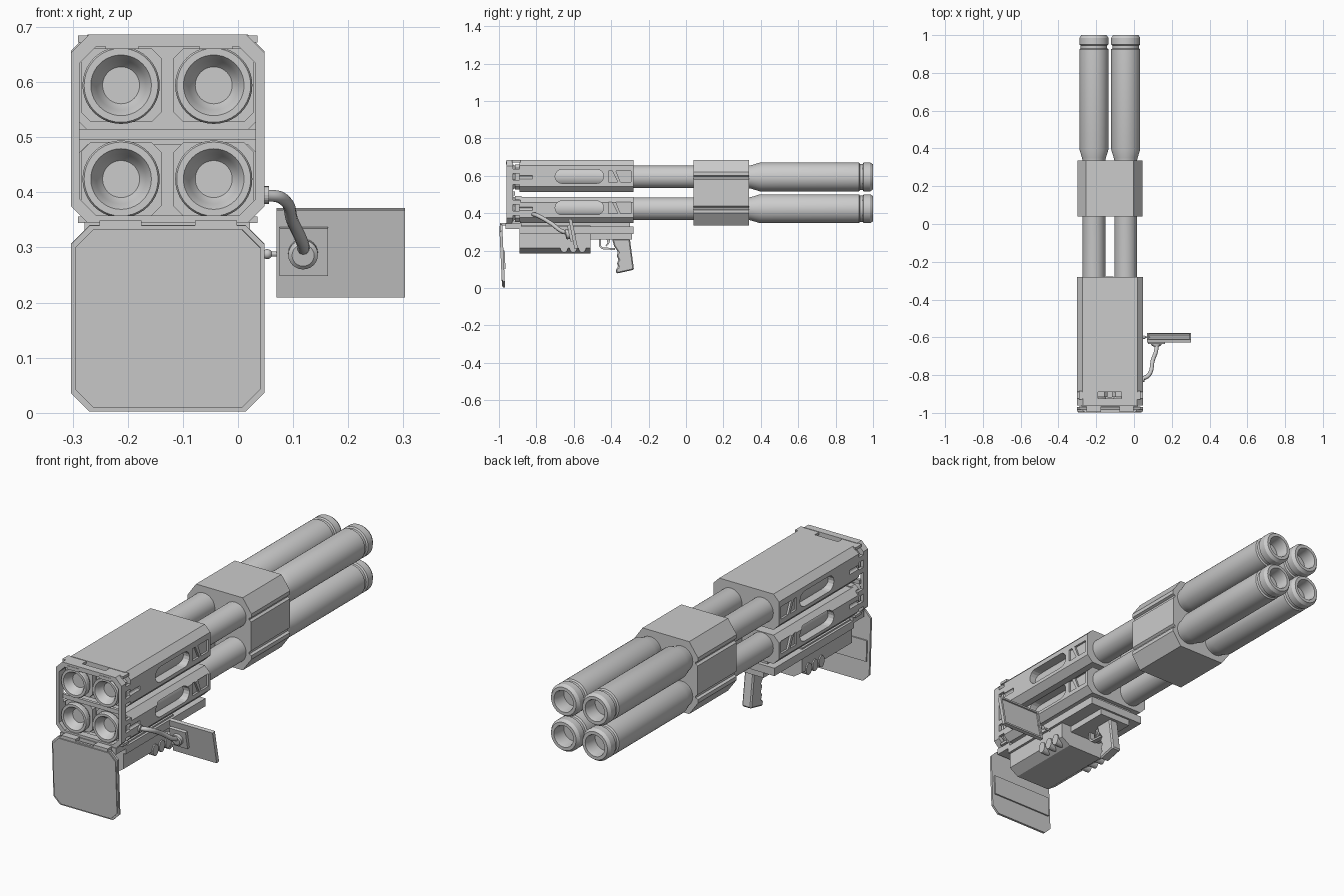
import bpy, bmesh, math
from mathutils import Vector

if "Cube" in bpy.data.objects:
    bpy.data.objects.remove(bpy.data.objects["Cube"])

CX = -0.128                       # launcher centre line
TUBE_X = (-0.212, -0.044)
TUBE_Z = (0.424, 0.594)


def finish(name, bm, smooth=None):
    bmesh.ops.recalc_face_normals(bm, faces=bm.faces)
    me = bpy.data.meshes.new(name)
    bm.to_mesh(me)
    bm.free()
    ob = bpy.data.objects.new(name, me)
    bpy.context.collection.objects.link(ob)
    if smooth:
        bpy.ops.object.select_all(action='DESELECT')
        ob.select_set(True)
        bpy.context.view_layer.objects.active = ob
        bpy.ops.object.shade_smooth_by_angle(angle=math.radians(smooth))
    return ob


def prism(name, pts, axis, lo, hi):
    """Extrude a 2D profile: axis 'y' takes (x, z) points, axis 'x' takes (y, z)."""
    bm = bmesh.new()
    put = (lambda p: (p[0], lo, p[1])) if axis == 'y' else (lambda p: (lo, p[0], p[1]))
    face = bm.faces.new([bm.verts.new(put(p)) for p in pts])
    ext = bmesh.ops.extrude_face_region(bm, geom=[face])
    move = Vector((0, hi - lo, 0)) if axis == 'y' else Vector((hi - lo, 0, 0))
    bmesh.ops.translate(bm, vec=move, verts=[v for v in ext['geom'] if isinstance(v, bmesh.types.BMVert)])
    return finish(name, bm)


def box(name, x, y, z, bevel=0):
    ob = prism(name, [(x[0], z[0]), (x[1], z[0]), (x[1], z[1]), (x[0], z[1])], 'y', *y)
    if bevel:
        m = ob.modifiers.new('bevel', 'BEVEL')
        m.width, m.segments = bevel, 2
    return ob


def octagon(x0, x1, z0, z1, c):
    return [(x0 + c, z0), (x1 - c, z0), (x1, z0 + c), (x1, z1 - c),
            (x1 - c, z1), (x0 + c, z1), (x0, z1 - c), (x0, z0 + c)]


def stadium(y0, y1, z0, z1, n=8):
    r, zc = (z1 - z0) / 2, (z0 + z1) / 2
    right = [(y1 - r + r * math.sin(a), zc - r * math.cos(a)) for a in [math.pi * i / n for i in range(n + 1)]]
    left = [(y0 + r - r * math.sin(a), zc + r * math.cos(a)) for a in [math.pi * i / n for i in range(n + 1)]]
    return right + left


def circle(cx, cz, r, n=24):
    return [(cx + r * math.cos(2 * math.pi * i / n), cz + r * math.sin(2 * math.pi * i / n)) for i in range(n)]


def lathe(name, prof, x, z, n=40):
    """Revolve (radius, y) points about a y-parallel axis."""
    bm = bmesh.new()
    vs = [bm.verts.new((x + r, y, z)) for r, y in prof]
    es = [bm.edges.new(p) for p in zip(vs, vs[1:])]
    bmesh.ops.spin(bm, geom=vs + es, cent=(x, 0, z), axis=(0, 1, 0), angle=2 * math.pi, steps=n)
    bmesh.ops.remove_doubles(bm, verts=bm.verts, dist=1e-5)
    return finish(name, bm, 30)


def cut(ob, *cutters):
    for c in cutters:
        m = ob.modifiers.new('cut', 'BOOLEAN')
        m.operation, m.solver, m.object = 'DIFFERENCE', 'EXACT', c
        bpy.ops.object.select_all(action='DESELECT')
        bpy.context.view_layer.objects.active = ob
        ob.select_set(True)
        bpy.ops.object.modifier_apply(modifier=m.name)
        bpy.data.objects.remove(c)


def tilt(ob, angle, y, z):
    for v in ob.data.vertices:
        dy, dz = v.co.y - y, v.co.z - z
        v.co.y = y + dy * math.cos(angle) - dz * math.sin(angle)
        v.co.z = z + dy * math.sin(angle) + dz * math.cos(angle)


# Four launch tubes, open nozzle at the rear and recessed muzzle at the far end
tube = [(0, -.90), (.02, -.904), (.036, -.917), (.045, -.94), (.055, -.955), (.067, -.955), (.07, -.95),
        (.07, -.93), (.06, -.915), (.06, .335), (.063, .35), (.077, .395), (.077, .925), (.07, .93), (.07, .945),
        (.077, .95), (.077, .985), (.067, 1.0), (.052, 1.0), (.048, .985), (.048, .93), (0, .93)]
for x in TUBE_X:
    for z in TUBE_Z:
        lathe('launch_tube', tube, x, z)

# Upper and lower rear housings with side windows and recesses
for name, z0, z1, zc in (('lower_housing', .348, .487, .429), ('upper_housing', .513, .686, .597)):
    ob = prism(name, octagon(-.303, .048, z0, z1, .03), 'y', -.89, -.28)
    cutters = []
    for wall, s in ((.048, 1), (-.303, -1)):
        a, b = sorted((wall + s * .02, wall - s * .05))
        cutters.append(prism('c', stadium(-.70, -.44, zc - .037, zc + .037), 'x', a, b))
        a, b = sorted((wall + s * .02, wall - s * .01))
        for tri in ([(-.415, zc - .03), (-.365, zc - .03), (-.395, zc + .03), (-.415, zc + .03)],
                    [(-.35, zc - .03), (-.295, zc - .03), (-.295, zc + .03), (-.375, zc + .03)]):
            cutters.append(prism('c', tri, 'x', a, b))
        cutters.append(prism('c', circle(wall, zc - .005, .01, 12), 'y', -.95, -.82))
    cut(ob, *cutters)

# Tube collars behind the housings and the hollow rear frame
for x in TUBE_X:
    for z in TUBE_Z:
        prism('tube_collar', octagon(x - .073, x + .073, z - .067, z + .067, .018), 'y', -.915, -.88)
frame = prism('rear_frame', octagon(-.303, .048, .342, .686, .033), 'y', -.96, -.925)
cut(frame, prism('c', octagon(-.287, .032, .358, .664, .03), 'y', -1, -.9))
for z in (.342, .67):
    for x in (-.29, -.065):
        box('frame_link', (x, x + .10), (-.93, -.885), (z + .002, z + .014))
for x in (-.303, .034):
    for z in (.40, .46, .565, .625):
        box('frame_strut', (x, x + .014), (-.93, -.885), (z - .012, z + .012))
for x in (-.21, -.04):
    box('frame_catch', (x - .03, x + .03), (-.962, -.94), (.66, .676))
box('frame_crossbar', (-.29, .035), (-.93, -.915), (.495, .515))

# Octagonal clamp with grooved sides
half = [(.125, .686), (.172, .62), (.172, .602), (.16, .597), (.16, .588), (.17, .58),
        (.17, .44), (.16, .432), (.16, .423), (.172, .418), (.172, .40), (.125, .335)]
prism('tube_clamp', [(CX + x, z) for x, z in half] + [(CX - x, z) for x, z in reversed(half)], 'y', .04, .337)

# Rear hatch folded down, with hinges and ribs
hatch = [prism('hatch_panel', octagon(-.303, .048, .002, .34, .034), 'y', -.986, -.975),
         prism('hatch_face', octagon(-.296, .041, .009, .333, .034), 'y', -.991, -.984),
         box('hatch_rib', (-.29, .035), (-.976, -.968), (.10, .20))]
for h in hatch:
    tilt(h, .045, -.985, .17)
for x in (-.213, -.04):
    box('hatch_hinge', (x - .038, x + .038), (-.995, -.955), (.334, .349))

# Lower body with chamfered underside and stepped rail
W = .138
prism('lower_body', [(CX - W, .335), (CX - W, .215), (CX - W + .045, .185), (CX + W - .045, .185),
                     (CX + W, .215), (CX + W, .335)], 'y', -.89, -.51)
box('body_top_plate', (CX - .15, CX + .15), (-.89, -.28), (.29, .328))
box('body_mount', (CX - .10, CX + .10), (-.88, -.30), (.32, .352))
box('grip_rail', (CX - .085, CX + .085), (-.52, -.29), (.26, .292))
box('hatch_bracket', (CX - .15, CX + .15), (-.965, -.88), (.316, .346))
for s in (-1, 1):
    for y in (-.652, -.603, -.555):
        a, b = sorted((CX + s * .10, CX + s * (W + .006)))
        prism('side_button', [(y + .021 * math.cos(t), .218 + .028 * math.sin(t))
                              for t in [math.pi * i / 10 for i in range(20)]], 'x', a, b)

# Pistol grip, trigger and guard
prism('pistol_grip', [(-.395, .262), (-.30, .262), (-.278, .098), (-.372, .077), (-.376, .10), (-.362, .112),
                      (-.37, .135), (-.36, .15), (-.372, .175), (-.362, .19), (-.385, .225)],
      'x', CX - .025, CX + .025).modifiers.new('bevel', 'BEVEL').width = .006
guard = [(-.465, .262), (-.465, .222), (-.45, .208), (-.38, .203), (-.38, .213),
         (-.446, .218), (-.455, .227), (-.455, .262)]
prism('trigger_guard', guard, 'x', CX - .012, CX + .012)
prism('trigger', [(-.425, .262), (-.405, .262), (-.41, .24), (-.425, .222), (-.43, .226), (-.42, .242)],
      'x', CX - .006, CX + .006)

# Tilted sight screen on the right with a recessed back
screen = box('sight_screen', (.07, .303), (-.612, -.594), (.209, .371))
cut(screen, box('c', (.08, .293), (-.601, -.58), (.219, .361)))
parts = [screen, box('sight_box', (.075, .163), (-.626, -.61), (.252, .34)),
         lathe('cable_socket', [(0, -.645), (.02, -.645), (.027, -.64), (.027, -.62), (0, -.62)], .118, .294, 24)]
for p in parts:
    tilt(p, .2, -.603, .29)

# Ball joint carrying the screen
bm = bmesh.new()
bmesh.ops.create_uvsphere(bm, u_segments=16, v_segments=10, radius=.009)
bmesh.ops.translate(bm, vec=(.053, -.6, .288), verts=bm.verts)
finish('sight_ball', bm, 60)
prism('sight_arm', circle(-.6, .288, .0045, 12), 'x', -.01, .085)

# Cable from the housing to the screen
prism('cable_port', circle(-.82, .395, .016, 20), 'x', .03, .056)
cu = bpy.data.curves.new('sight_cable', 'CURVE')
cu.dimensions, cu.bevel_depth, cu.bevel_resolution, cu.use_fill_caps = '3D', .011, 3, True
sp = cu.splines.new('BEZIER')
path = [(.045, -.82, .395), (.078, -.80, .39), (.10, -.72, .345), (.118, -.665, .305), (.118, -.63, .294)]
sp.bezier_points.add(len(path) - 1)
for bp, co in zip(sp.bezier_points, path):
    bp.co = co
    bp.handle_left_type = bp.handle_right_type = 'AUTO'
bpy.context.collection.objects.link(bpy.data.objects.new('sight_cable', cu))
